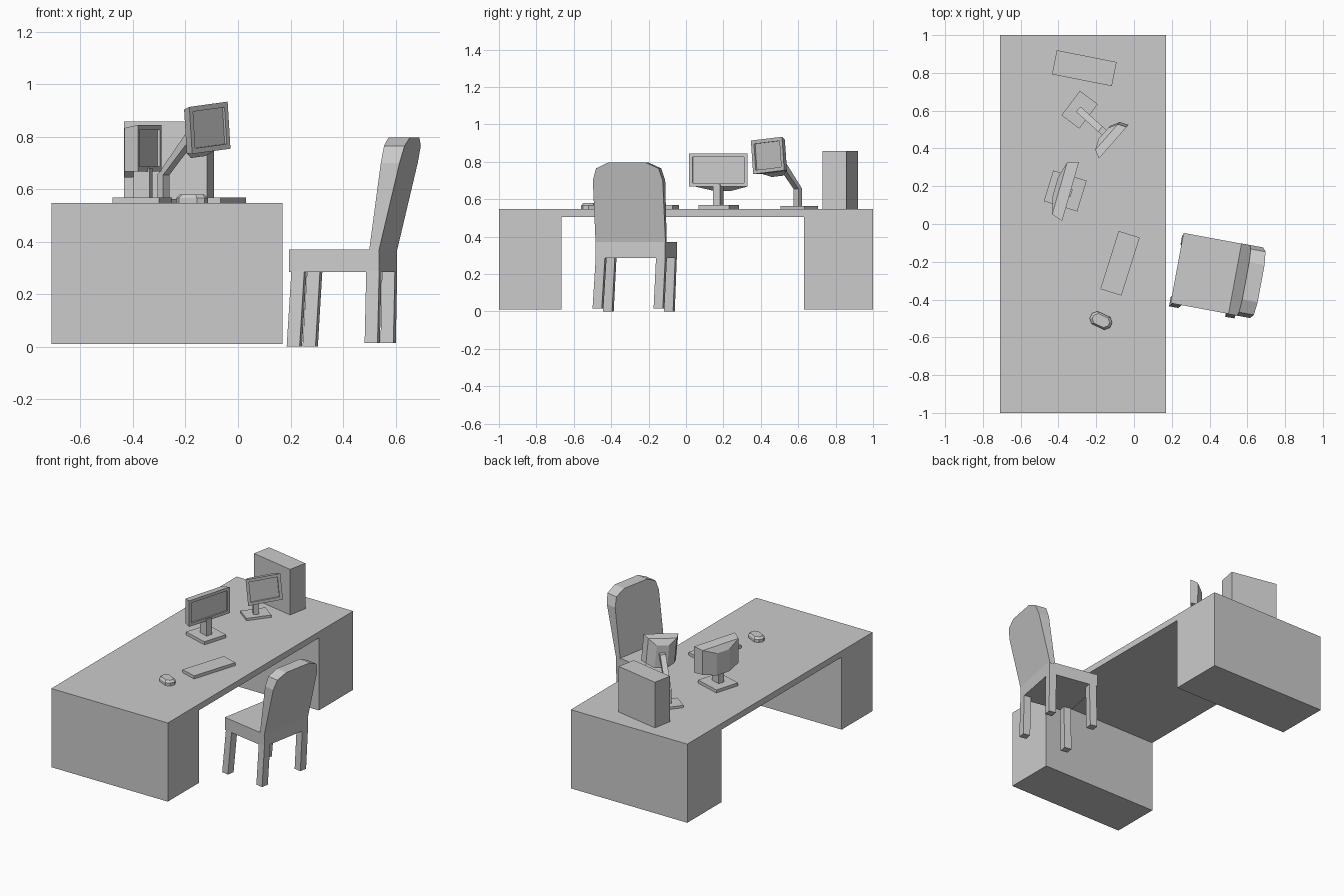
import bpy, bmesh
from math import radians
from mathutils import Matrix, Vector

if "Cube" in bpy.data.objects:
    bpy.data.objects.remove(bpy.data.objects["Cube"])


def frame(x, y, z, yaw, roll=0):
    return (Matrix.Translation((x, y, z)) @ Matrix.Rotation(radians(yaw), 4, 'Z')
            @ Matrix.Rotation(radians(roll), 4, 'X'))


def loft(name, rings, mat=Matrix()):
    """Skin a list of equal-length point rings and cap both ends."""
    bm = bmesh.new()
    vs = [[bm.verts.new(mat @ Vector(p)) for p in r] for r in rings]
    n = len(vs[0])
    for a, b in zip(vs, vs[1:]):
        for i in range(n):
            j = (i + 1) % n
            bm.faces.new((a[i], a[j], b[j], b[i]))
    bm.faces.new(vs[0][::-1])
    bm.faces.new(vs[-1])
    bmesh.ops.recalc_face_normals(bm, faces=bm.faces)
    me = bpy.data.meshes.new(name)
    bm.to_mesh(me)
    bm.free()
    ob = bpy.data.objects.new(name, me)
    bpy.context.collection.objects.link(ob)
    return ob


def flat(cx, cy, z, sx, sy):
    """Horizontal rectangle ring."""
    return [(cx + i * sx / 2, cy + j * sy / 2, z)
            for i, j in ((-1, -1), (1, -1), (1, 1), (-1, 1))]


def upright(x, w, z0, z1):
    """Rectangle ring facing x."""
    return [(x, -w / 2, z0), (x, w / 2, z0), (x, w / 2, z1), (x, -w / 2, z1)]


def box(name, sx, sy, z0, z1, mat):
    return loft(name, [flat(0, 0, z0, sx, sy), flat(0, 0, z1, sx, sy)], mat)


def screen(name, w, h, depth, back_w, mat):
    """Recessed screen with a tapered shell and a lower rear housing."""
    b, t = h / 2, 0.02
    loft(name, [upright(-0.01, w - 2 * t, -b + t, b - t),
                upright(0, w - 2 * t, -b + t, b - t),
                upright(0, w, -b, b),
                upright(-depth, w - 0.04, -b, b - 0.012),
                upright(-depth - 0.025, back_w, -b - 0.022, b - 0.05)], mat)


# Desk: one profile pulled along x
top, under, foot = 0.547, 0.505, 0.01
prof = [(-1, foot), (-0.665, foot), (-0.665, under), (0.63, under),
        (0.63, foot), (1, foot), (1, top), (-1, top)]
loft("desk", [[(x, y, z) for y, z in prof] for x in (-0.71, 0.17)])

# Computer case, keyboard and mouse
box("computer_case", 0.323, 0.13, top, 0.858, frame(-0.263, 0.825, 0, -11.2))
box("keyboard", 0.117, 0.322, top, 0.568, frame(-0.074, -0.208, 0, -17.5))


def octagon(z, l, w, c):
    l, w = l / 2, w / 2
    return [(-l, -w + c, z), (-l + c, -w, z), (l - c, -w, z), (l, -w + c, z),
            (l, w - c, z), (l - c, w, z), (-l + c, w, z), (-l, w - c, z)]


loft("mouse", [octagon(top, 0.118, 0.074, 0.022), octagon(0.567, 0.118, 0.074, 0.022),
               octagon(0.58, 0.092, 0.056, 0.018)], frame(-0.175, -0.511, 0, -25))

# Wide monitor on a short neck
box("monitor_base", 0.185, 0.17, top, 0.568, frame(-0.364, 0.175, 0, -17))
box("monitor_neck", 0.065, 0.04, 0.565, 0.68, frame(-0.362, 0.172, 0, -17))
screen("monitor_screen", 0.325, 0.178, 0.06, 0.1, frame(-0.336, 0.172, 0.756, -16))

# Small monitor on a bent arm
box("small_monitor_base", 0.118, 0.162, top, 0.563, frame(-0.288, 0.605, 0, -37))
arm = frame(-0.284, 0.598, 0, -42)
loft("small_monitor_arm", [flat(0, 0, 0.56, 0.03, 0.036), flat(0, 0, 0.655, 0.03, 0.036),
                           flat(0.165, 0, 0.825, 0.045, 0.036)], arm)
screen("small_monitor_screen", 0.222, 0.18, 0.045, 0.08,
       frame(-0.107, 0.436, 0.834, -41.3, 5.2))

# Chair, in its own frame: x runs from front edge to back
chair = frame(0.228, -0.233, 0, -10.5)
loft("seat", [flat(0.175, 0, 0.285, 0.35, 0.378), flat(0.175, 0, 0.37, 0.35, 0.378)], chair)

half = [(0.19, 0.36), (0.19, 0.70), (0.17, 0.765), (0.1, 0.797)]
outline = half + [(-y, z) for y, z in reversed(half)]
loft("backrest", [[(d + s * (z - 0.37), y, z) for y, z in outline]
                  for d, s in ((0.312, 0.135), (0.35, 0.24))], chair)

for row, d0, d1, z0 in (("front", 0.02, 0.035, 0.0), ("rear", 0.322, 0.325, 0.015)):
    for side, y0, y1 in (("left", -0.182, -0.164), ("right", 0.15, 0.164)):
        loft(f"{row}_{side}_leg", [flat(d0, y0, z0, 0.05, 0.05),
                                   flat(d1, y1, 0.29, 0.05, 0.05)], chair)
